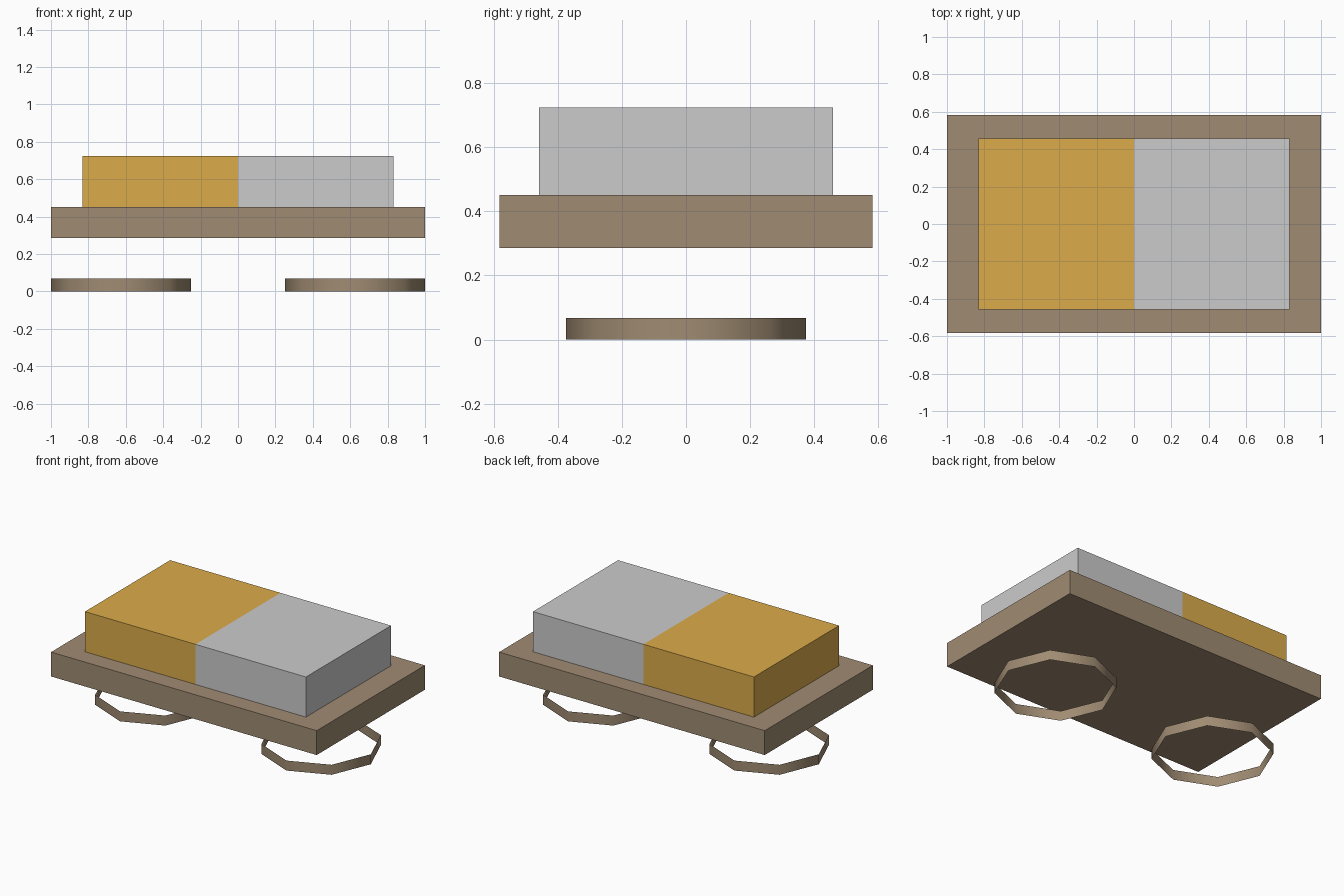
import bpy, bmesh

if "Cube" in bpy.data.objects:
    bpy.data.objects.remove(bpy.data.objects["Cube"])


def material(name, rgb):
    m = bpy.data.materials.new(name)
    m.diffuse_color = (*rgb, 1)
    m.use_nodes = True
    m.node_tree.nodes["Principled BSDF"].inputs["Base Color"].default_value = m.diffuse_color
    return m


brown = material("brown", (0.35, 0.26, 0.17))
yellow = material("yellow", (0.71, 0.41, 0.07))
white = material("white", (0.71, 0.71, 0.68))


def box(name, half_x, half_y, z0, z1, mat):
    bpy.ops.mesh.primitive_cube_add(size=2, location=(0, 0, (z0 + z1) / 2))
    ob = bpy.context.object
    ob.name = name
    ob.scale = (half_x, half_y, (z1 - z0) / 2)
    bpy.ops.object.transform_apply(location=True, rotation=False, scale=True)
    ob.data.materials.append(mat)
    return ob


# Wide base slab
box("base_slab", 1.0, 0.582, 0.285, 0.451, brown)

# Upper block, cut at the middle into a yellow half and a white half
block = box("two_tone_block", 0.832, 0.458, 0.451, 0.724, yellow)
block.data.materials.append(white)
bm = bmesh.new()
bm.from_mesh(block.data)
bmesh.ops.bisect_plane(bm, geom=bm.verts[:] + bm.edges[:] + bm.faces[:],
                       plane_co=(0, 0, 0), plane_no=(1, 0, 0))
for f in bm.faces:
    f.material_index = 1 if f.calc_center_median().x > 0 else 0
bm.to_mesh(block.data)
bm.free()

# Two thin open eight-sided rings floating under the slab
for side, name in ((-1, "left_ring"), (1, "right_ring")):
    bpy.ops.mesh.primitive_cylinder_add(vertices=8, radius=0.374, depth=0.068,
                                        end_fill_type='NOTHING',
                                        location=(side * 0.626, 0, 0.034))
    ring = bpy.context.object
    ring.name = name
    ring.data.materials.append(brown)
    bpy.ops.object.shade_smooth()
